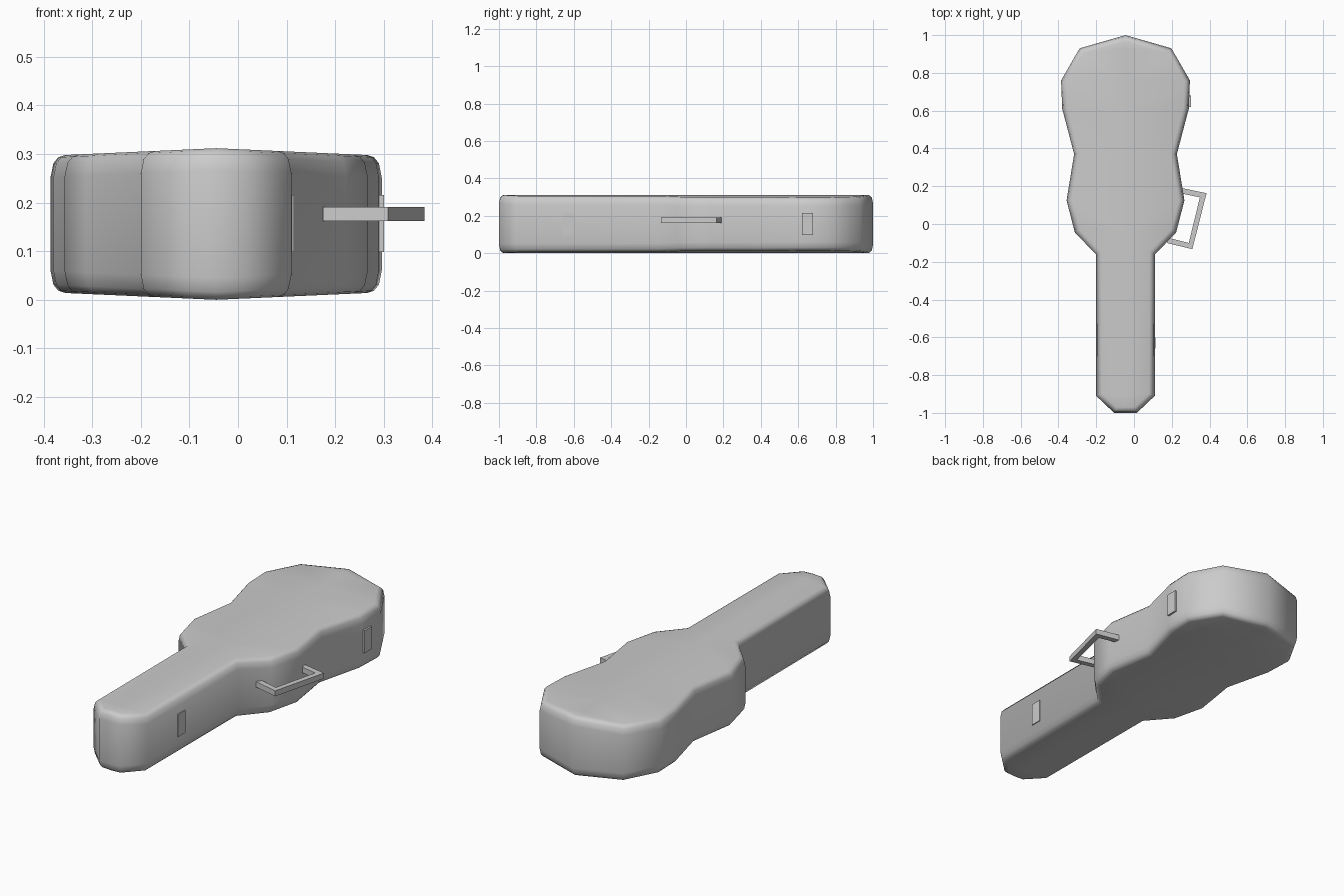
import bpy
import bmesh
import math
from mathutils import Vector

old = bpy.data.objects.get("Cube")
if old:
    bpy.data.objects.remove(old, do_unlink=True)

MID_X, MID_Z = -0.045, 0.156

grey = bpy.data.materials.new("case_grey")
grey.use_nodes = True
colour = (0.6, 0.6, 0.6, 1)
grey.diffuse_color = colour
grey.node_tree.nodes["Principled BSDF"].inputs["Base Color"].default_value = colour


def finish(name, bm, smooth=False):
    bmesh.ops.recalc_face_normals(bm, faces=bm.faces[:])
    mesh = bpy.data.meshes.new(name)
    bm.to_mesh(mesh)
    bm.free()
    mesh.materials.append(grey)
    obj = bpy.data.objects.new(name, mesh)
    bpy.context.collection.objects.link(obj)
    if smooth:
        bpy.ops.object.select_all(action="DESELECT")
        obj.select_set(True)
        bpy.context.view_layer.objects.active = obj
        bpy.ops.object.shade_smooth_by_angle(angle=math.radians(60))
    return obj


def inset(points, amount):
    """Move a counter-clockwise outline inwards with mitred corners."""
    result = []
    for i, p in enumerate(points):
        a = (p - points[i - 1]).normalized()
        b = (points[(i + 1) % len(points)] - p).normalized()
        na, nb = Vector((-a.y, a.x)), Vector((-b.y, b.x))
        result.append(p + (na + nb) * amount / (1 + na.dot(nb)))
    return result


# Case body: half width at each station, from neck end to broad end
stations = [(0.06, -1), (0.155, -0.91), (0.157, -0.16), (0.268, -0.045),
            (0.312, 0.125), (0.272, 0.37), (0.335, 0.61), (0.341, 0.76),
            (0.243, 0.93)]
right = [Vector(s) for s in stations]
left = [Vector((-w, y)) for w, y in reversed(stations)]
outline = [Vector((0, -1))] + right + [Vector((0, 1))] + left

# Rounded rim: (inset, drop below the crowned lid)
rim = [(0.03, 0), (0.016, 0.004), (0.006, 0.016), (0, 0.045)]
levels = [(o, d, 1) for o, d in rim] + [(o, d, -1) for o, d in reversed(rim)]
bm = bmesh.new()
rings = []
for offset, drop, side in levels:
    ring = []
    for p in inset(outline, offset):
        z = MID_Z + side * (0.156 - 0.045 * abs(p.x) - drop)
        ring.append(bm.verts.new((MID_X + p.x, p.y, z)))
    rings.append(ring)
n = len(outline)
for a, b in zip(rings, rings[1:]):
    for i in range(n):
        j = (i + 1) % n
        bm.faces.new((a[i], a[j], b[j], b[i]))

# Lid and base meet the rim along a raised centre ridge
for ring, side in ((rings[0], 1), (rings[-1], -1)):
    ridge = [ring[0]]
    for w, y in stations[1:]:
        ridge.append(bm.verts.new((MID_X, y, MID_Z + side * 0.156)))
    count = len(stations)
    for edge in (ring[1:count + 1], ring[:count + 1:-1]):
        bm.faces.new((ridge[0], edge[0], edge[1], ridge[1]))
        for i in range(1, count - 1):
            bm.faces.new((ridge[i], edge[i], edge[i + 1], ridge[i + 1]))
        bm.faces.new((ridge[-1], edge[-1], ring[count + 1]))
finish("case_body", bm, smooth=True)

# Carrying handle: one bent square bar
outer = [(0.235, 0.194), (0.384, 0.163), (0.309, -0.133), (0.175, -0.101)]
inner = [(0.182, -0.073), (0.29, -0.1), (0.349, 0.141), (0.229, 0.166)]
bm = bmesh.new()
low = [bm.verts.new((x, y, 0.162)) for x, y in outer + inner]
high = [bm.verts.new((x, y, 0.191)) for x, y in outer + inner]
for i in range(3):
    quad = (i, i + 1, 6 - i, 7 - i)
    bm.faces.new([low[k] for k in quad])
    bm.faces.new([high[k] for k in quad])
for i in range(8):
    j = (i + 1) % 8
    bm.faces.new((low[i], low[j], high[j], high[i]))
finish("carrying_handle", bm)

# Latches on the handle side
for name, x, y in (("neck_latch", 0.108, -0.63), ("body_latch", 0.294, 0.65)):
    bm = bmesh.new()
    bmesh.ops.create_cube(bm, size=1)
    bmesh.ops.scale(bm, vec=(0.014, 0.06, 0.118), verts=bm.verts)
    bmesh.ops.translate(bm, vec=(x, y, 0.157), verts=bm.verts)
    finish(name, bm)
